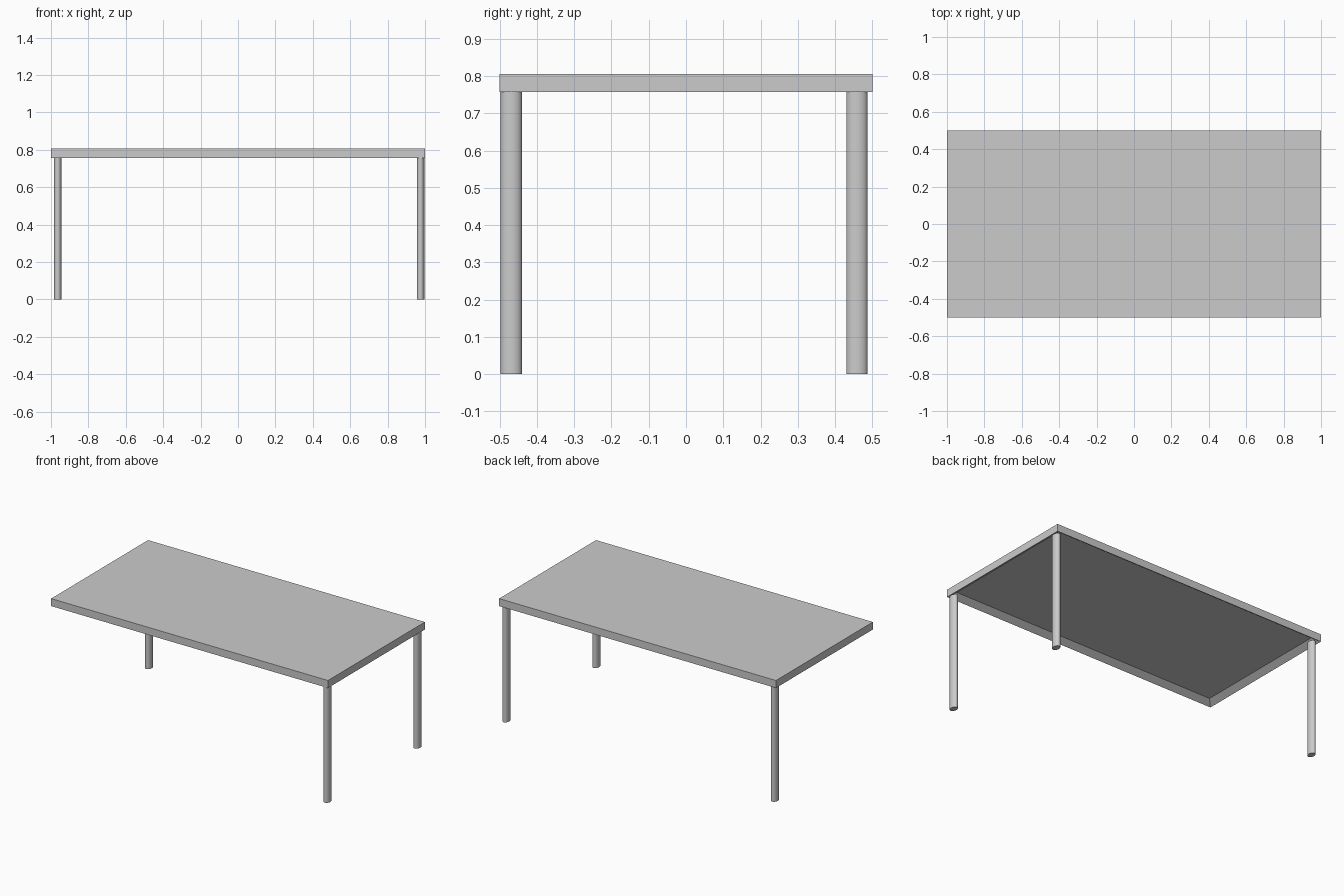
import bpy, bmesh

if "Cube" in bpy.data.objects:
    bpy.data.objects.remove(bpy.data.objects["Cube"])

TOP, BOTTOM = 0.806, 0.757   # tabletop heights
RIM, RECESS = 0.04, 0.028    # underside rim width and hollow depth

# Tabletop: slab with a recessed underside
bm = bmesh.new()
bmesh.ops.create_cube(bm, size=1)
for v in bm.verts:
    v.co = (v.co.x * 2, v.co.y, TOP if v.co.z > 0 else BOTTOM)
bm.normal_update()
under = min(bm.faces, key=lambda f: f.normal.z)
bmesh.ops.inset_region(bm, faces=[under], thickness=RIM, use_even_offset=True)
for v in under.verts:
    v.co.z += RECESS
bmesh.ops.recalc_face_normals(bm, faces=bm.faces)
mesh = bpy.data.meshes.new("tabletop")
bm.to_mesh(mesh)
bm.free()
bpy.context.collection.objects.link(bpy.data.objects.new("tabletop", mesh))


# Oval legs
def leg(name, x, y):
    bpy.ops.mesh.primitive_cylinder_add(vertices=32, radius=1, depth=1,
                                        location=(x, y, BOTTOM / 2))
    ob = bpy.context.object
    ob.name = name
    ob.scale = (0.02, 0.0285, BOTTOM)
    bpy.ops.object.transform_apply(location=False, rotation=False, scale=True)
    bpy.ops.object.shade_smooth_by_angle()


# Three legs only: the front left corner has none
leg("front_right_leg", 0.976, -0.469)
leg("back_right_leg", 0.976, 0.459)
leg("back_left_leg", -0.964, 0.459)
